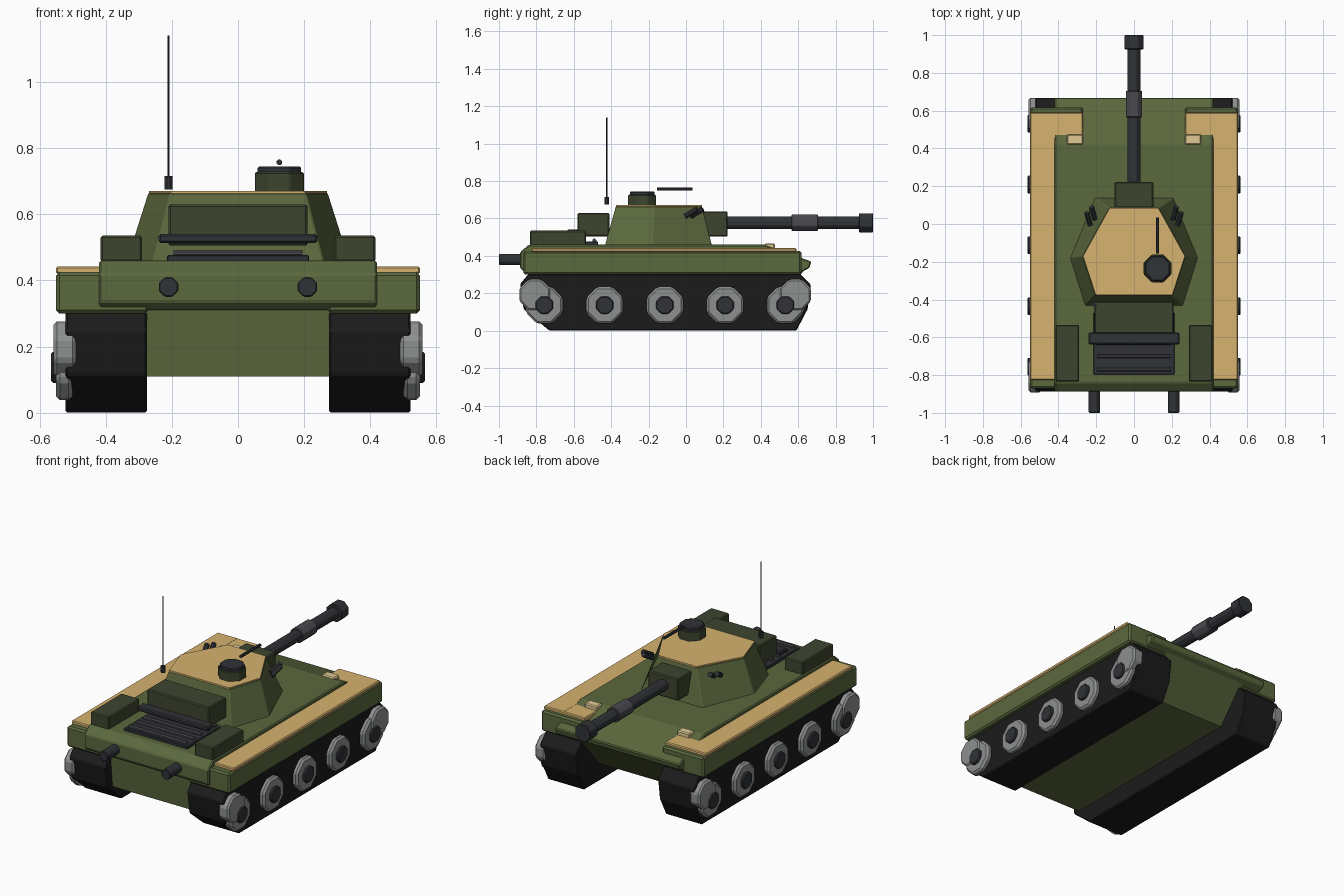
import bpy, bmesh, math
from mathutils import Vector

if "Cube" in bpy.data.objects:
    bpy.data.objects.remove(bpy.data.objects["Cube"])


def mat(name, r, g, b):
    m = bpy.data.materials.new(name)
    m.diffuse_color = (r, g, b, 1)
    m.use_nodes = True
    m.node_tree.nodes["Principled BSDF"].inputs["Base Color"].default_value = m.diffuse_color
    return m


GREEN = mat("olive", 0.105, 0.14, 0.048)
DARK = mat("dark_olive", 0.048, 0.06, 0.028)
TAN = mat("sand", 0.68, 0.45, 0.16)
PALE = mat("pale_sand", 0.75, 0.6, 0.3)
BLACK = mat("rubber", 0.012, 0.011, 0.011)
METAL = mat("gunmetal", 0.03, 0.032, 0.038)
STEEL = mat("steel", 0.07, 0.07, 0.08)
GREY = mat("wheel_grey", 0.27, 0.28, 0.28)


def finish(name, bm, m, bevel=0.0):
    bmesh.ops.recalc_face_normals(bm, faces=bm.faces)
    me = bpy.data.meshes.new(name)
    bm.to_mesh(me)
    bm.free()
    me.materials.append(m)
    ob = bpy.data.objects.new(name, me)
    bpy.context.collection.objects.link(ob)
    if bevel:
        b = ob.modifiers.new("bevel", "BEVEL")
        b.width, b.segments = bevel, 1
    return ob


def loft(name, rings, m, bevel=0.0):
    """Closed solid through matching rings of points."""
    bm = bmesh.new()
    vs = [[bm.verts.new(p) for p in r] for r in rings]
    n = len(vs[0])
    for a, b in zip(vs, vs[1:]):
        for i in range(n):
            bm.faces.new((a[i], a[(i + 1) % n], b[(i + 1) % n], b[i]))
    bm.faces.new(vs[0])
    bm.faces.new(vs[-1])
    return finish(name, bm, m, bevel)


def prism(name, x0, x1, prof, m, bevel=0.0):
    """Side profile (y, z) pushed along x."""
    return loft(name, [[(x, y, z) for y, z in prof] for x in (x0, x1)], m, bevel)


def box(name, x, y, z, m, bevel=0.006):
    prof = [(y[0], z[0]), (y[1], z[0]), (y[1], z[1]), (y[0], z[1])]
    return prism(name, x[0], x[1], prof, m, bevel)


def rod(name, a, b, r, m, sides=8, bevel=0.0):
    a, b = Vector(a), Vector(b)
    q = (b - a).to_track_quat('Z', 'Y')
    t = [(i + 0.5) * 2 * math.pi / sides for i in range(sides)]
    ring = [q @ Vector((r * math.cos(k), r * math.sin(k), 0)) for k in t]
    return loft(name, [[p + e for p in ring] for e in (a, b)], m, bevel)


# Hull
prism("upper_hull", -0.42, 0.42, [(-0.84, 0.46), (0.42, 0.46), (0.67, 0.37),
      (0.66, 0.335), (0.61, 0.31), (-0.86, 0.31), (-0.887, 0.335), (-0.887, 0.42)], GREEN, 0.006)
prism("lower_hull", -0.29, 0.29,
      [(-0.84, 0.32), (-0.82, 0.11), (0.45, 0.11), (0.63, 0.32)], GREEN)

for s, side in ((-1, "left"), (1, "right")):
    # Fenders and skirts
    box(side + "_sponson", (s * 0.27, s * 0.55), (-0.87, 0.618), (0.30, 0.425), GREEN, 0.01)
    box(side + "_fender_top", (s * 0.41, s * 0.55), (-0.825, 0.59), (0.42, 0.442), TAN, 0.005)
    box(side + "_fender_front", (s * 0.27, s * 0.545), (0.40, 0.59), (0.415, 0.4415), TAN, 0.005)
    box(side + "_headlight", (s * 0.27, s * 0.355), (0.42, 0.475), (0.435, 0.467), PALE)

    # Tracks
    prism(side + "_track", s * 0.275, s * 0.522, [(-0.73, 0), (0.59, 0), (0.65, 0.115),
          (0.668, 0.245), (0.61, 0.305), (-0.84, 0.305), (-0.887, 0.25), (-0.868, 0.115)], BLACK, 0.006)

    # Wheels
    for i in range(5):
        y = -0.757 + 0.322 * i
        rod(f"{side}_road_wheel_{i}", (s * 0.50, y, 0.137), (s * 0.55, y, 0.137), 0.107, GREY, 8, 0.012)
        rod(f"{side}_hub_{i}", (s * 0.54, y, 0.137), (s * 0.565, y, 0.137), 0.051, METAL, 8, 0.006)
    for y, end in ((-0.808, "rear"), (0.585, "front")):
        rod(f"{side}_{end}_sprocket", (s * 0.49, y, 0.192), (s * 0.558, y, 0.192), 0.09, GREY, 8, 0.01)

    # Exhausts, stowage boxes, smoke launchers
    rod(side + "_exhaust", (s * 0.21, -0.86, 0.38), (s * 0.21, -1.0, 0.38), 0.032, METAL, 8, 0.004)
    box(side + "_stowage_box", (s * 0.29, s * 0.415), (-0.835, -0.535), (0.455, 0.535), DARK)
    for i in range(2):
        x, y = s * (0.215 + 0.025 * i), 0.06 - 0.03 * i
        rod(f"{side}_smoke_launcher_{i}", (x - s * 0.008, y - 0.035, 0.612),
            (x + s * 0.01, y + 0.03, 0.65), 0.015, METAL)

# Turret: six-sided, tapering, with a sand roof
base = [(0.21, 0.14), (0.34, -0.18), (0.26, -0.435), (-0.26, -0.435), (-0.34, -0.18), (-0.21, 0.14)]
roof = [(0.13, 0.085), (0.272, -0.17), (0.205, -0.375), (-0.205, -0.375), (-0.272, -0.17), (-0.13, 0.085)]
loft("turret", [[(x, y, 0.45) for x, y in base], [(x, y, 0.665) for x, y in roof]], GREEN, 0.004)
loft("turret_roof", [[(x * .99, y, z) for x, y in roof] for z in (0.66, 0.671)], TAN)

# Gun
box("mantlet", (-0.102, 0.102), (0.07, 0.222), (0.503, 0.638), DARK)
for name, y0, y1, r, m in (("barrel", 0.2, 0.98, 0.036, METAL),
                           ("bore_evacuator", 0.565, 0.705, 0.047, STEEL),
                           ("muzzle_brake", 0.925, 1.0, 0.055, METAL)):
    rod(name, (0, y0, 0.577), (0, y1, 0.577), r, m, 8, 0.003)

# Cupola and machine gun
rod("cupola", (0.125, -0.235, 0.66), (0.125, -0.235, 0.727), 0.08, DARK, 8, 0.004)
rod("hatch", (0.125, -0.235, 0.722), (0.125, -0.235, 0.745), 0.071, METAL, 8, 0.005)
rod("machine_gun", (0.125, -0.155, 0.757), (0.125, 0.035, 0.757), 0.009, METAL)

# Antenna
rod("antenna_base", (-0.21, -0.425, 0.675), (-0.21, -0.425, 0.715), 0.013, METAL)
rod("antenna", (-0.21, -0.425, 0.70), (-0.21, -0.425, 1.14), 0.004, METAL, 6)

# Rear bin and engine grille
box("turret_bin", (-0.21, 0.21), (-0.58, -0.41), (0.505, 0.63), DARK)
box("bin_bar", (-0.24, 0.24), (-0.637, -0.575), (0.513, 0.54), METAL)
box("engine_grille", (-0.215, 0.215), (-0.797, -0.47), (0.45, 0.477), METAL, 0.004)
for i in range(5):
    y = -0.77 + i * 0.07
    rod(f"grille_bar_{i}", (-0.195, y, 0.482), (0.195, y, 0.482), 0.011, STEEL)
